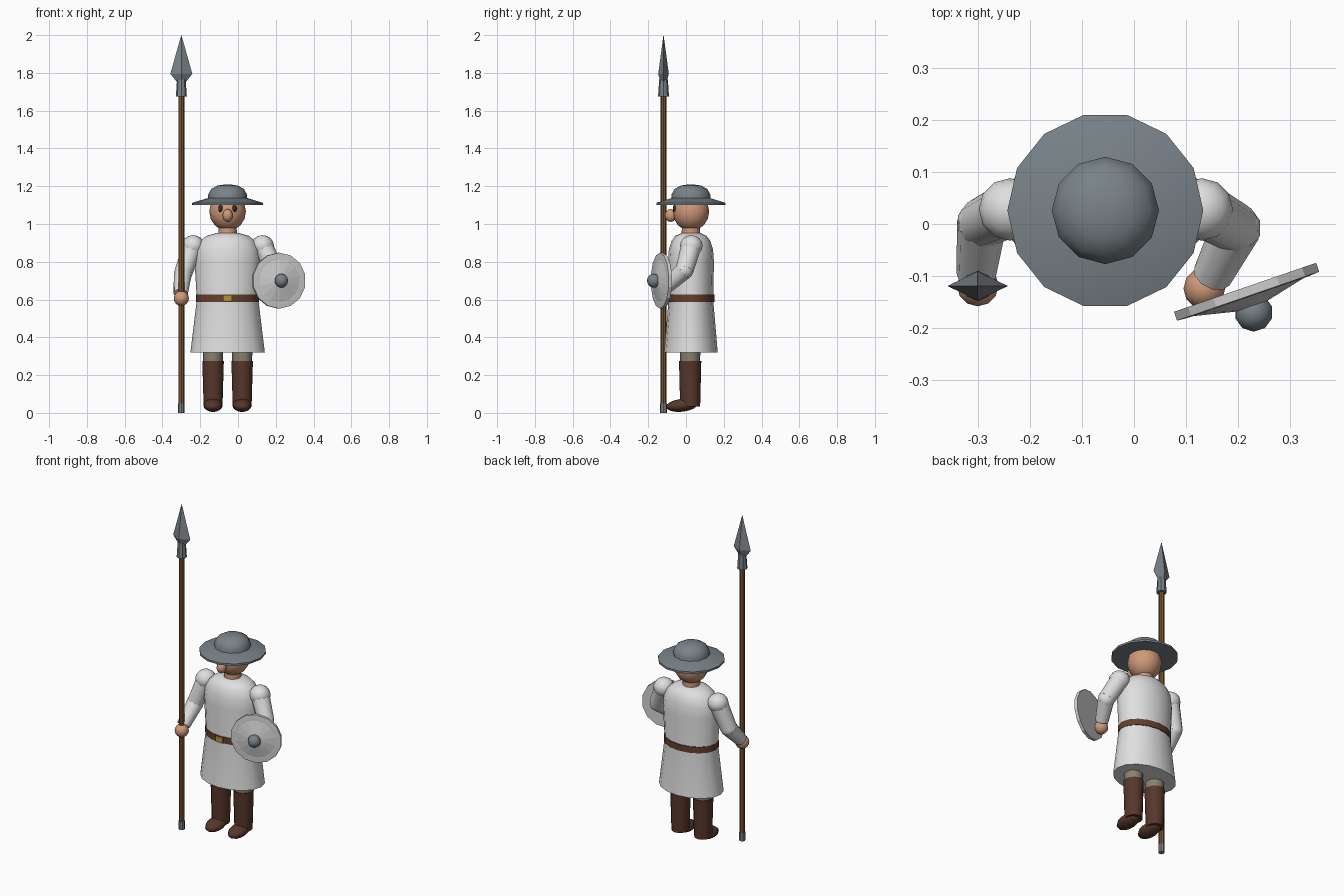
import bpy, bmesh, math
from mathutils import Vector, Matrix

if "Cube" in bpy.data.objects:
    bpy.data.objects.remove(bpy.data.objects["Cube"])

CX, CY = -0.055, 0.026  # body axis


def mat(name, r, g, b):
    m = bpy.data.materials.new(name)
    m.diffuse_color = (r, g, b, 1)
    m.use_nodes = True
    m.node_tree.nodes["Principled BSDF"].inputs["Base Color"].default_value = m.diffuse_color
    return m


WHITE = mat("tunic_white", 0.74, 0.74, 0.74)
SHIELD = mat("shield_grey", 0.63, 0.63, 0.63)
STEEL = mat("steel", 0.19, 0.225, 0.245)
SKIN = mat("skin", 0.62, 0.32, 0.19)
BOOT = mat("boot_brown", 0.095, 0.038, 0.024)
BELT = mat("belt_brown", 0.13, 0.05, 0.026)
WOOD = mat("wood", 0.19, 0.095, 0.035)
CLOTH = mat("trouser_grey", 0.25, 0.22, 0.17)
GOLD = mat("brass", 0.50, 0.29, 0.04)
DARK = mat("eye_dark", 0.05, 0.02, 0.012)


def finish(name, bm, material, smooth=40):
    bmesh.ops.recalc_face_normals(bm, faces=bm.faces)
    me = bpy.data.meshes.new(name)
    bm.to_mesh(me)
    bm.free()
    ob = bpy.data.objects.new(name, me)
    bpy.context.collection.objects.link(ob)
    me.materials.append(material)
    if smooth:
        bpy.ops.object.select_all(action='DESELECT')
        ob.select_set(True)
        bpy.context.view_layer.objects.active = ob
        bpy.ops.object.shade_smooth_by_angle(angle=math.radians(smooth))
    return ob


def loft(name, rings, n, material, centre=(CX, CY, 0), smooth=40, rot=None, phase=0.0):
    """Stack elliptical rings (z, rx, ry) along local z and cap both ends."""
    bm = bmesh.new()
    loops = []
    for z, rx, ry in rings:
        loops.append([bm.verts.new((rx * math.cos(a), ry * math.sin(a), z))
                      for a in (2 * math.pi * (i + phase) / n for i in range(n))])
    for a, b in zip(loops, loops[1:]):
        for i in range(n):
            j = (i + 1) % n
            bm.faces.new((a[i], a[j], b[j], b[i]))
    bm.faces.new(loops[0])
    bm.faces.new(loops[-1])
    bmesh.ops.remove_doubles(bm, verts=bm.verts, dist=1e-5)
    m = Matrix.Translation(centre)
    if rot:
        m = m @ rot
    bmesh.ops.transform(bm, matrix=m, verts=bm.verts)
    return finish(name, bm, material, smooth)


def ball(name, c, r, material, seg=12, rot=None):
    bm = bmesh.new()
    bmesh.ops.create_uvsphere(bm, u_segments=seg, v_segments=8, radius=1)
    m = Matrix.Translation(c) @ (rot or Matrix()) @ Matrix.Diagonal((*r, 1))
    bmesh.ops.transform(bm, matrix=m, verts=bm.verts)
    return finish(name, bm, material, 60)


def limb(name, p, q, r1, r2, material, n=10):
    p, q = Vector(p), Vector(q)
    d = q - p
    rot = d.to_track_quat('Z', 'Y').to_matrix().to_4x4()
    return loft(name, [(0, r1, r1), (d.length, r2, r2)], n, material, p, 45, rot)


def box(name, c, size, material):
    bm = bmesh.new()
    bmesh.ops.create_cube(bm, size=1)
    bmesh.ops.transform(bm, matrix=Matrix.Translation(c) @ Matrix.Diagonal((*size, 1)),
                        verts=bm.verts)
    return finish(name, bm, material, 0)


# Tunic, belt and buckle
loft("tunic", [(0.32, 0.197, 0.142), (0.60, 0.163, 0.118), (0.80, 0.175, 0.122),
               (0.865, 0.168, 0.117), (0.91, 0.145, 0.103), (0.937, 0.113, 0.083),
               (0.952, 0.06, 0.05)], 16, WHITE, smooth=50)
loft("belt", [(0.588, 0.167, 0.124), (0.626, 0.167, 0.124)], 16, BELT)
box("buckle", (CX, CY - 0.125, 0.607), (0.048, 0.014, 0.032), GOLD)

# Neck, head, nose and eyes
loft("neck", [(0.93, 0.05, 0.05), (1.0, 0.047, 0.047)], 12, SKIN)
ball("head", (CX, CY, 1.066), (0.097, 0.097, 0.102), SKIN, 16)
ball("nose", (CX, CY - 0.107, 1.045), (0.028, 0.031, 0.034), SKIN, 10)
for side, s in (("left", -1), ("right", 1)):
    ball("eye_" + side, (CX + s * 0.037, CY - 0.087, 1.082), (0.012, 0.009, 0.019), DARK, 8)

# Wide-brimmed helmet
loft("helmet_brim", [(1.101, 0.1, 0.1), (1.100, 0.188, 0.188), (1.112, 0.188, 0.188),
                     (1.138, 0.102, 0.102)], 14, STEEL, smooth=35)
loft("helmet_crown", [(1.115, 0.103, 0.103), (1.155, 0.103, 0.103), (1.185, 0.087, 0.087),
                      (1.203, 0.055, 0.055), (1.209, 0.018, 0.018)], 12, STEEL, smooth=50)

# Legs, boots and feet
for side, x in (("left", -0.132), ("right", 0.022)):
    loft("trouser_" + side, [(0.25, 0.052, 0.052), (0.40, 0.056, 0.056)], 12, CLOTH, (x, 0.022, 0))
    loft("boot_" + side, [(0.035, 0.050, 0.053), (0.275, 0.057, 0.059)], 12, BOOT, (x, 0.022, 0))
    ball("foot_" + side, (x, -0.022, 0.040), (0.051, 0.084, 0.034), BOOT, 12,
         Matrix.Rotation(math.radians(6), 4, 'X'))

# Arms: shoulder ball, upper arm, elbow, forearm and hand
ARMS = {"left": ((-0.238, 0.028, 0.885), (-0.292, 0.002, 0.735), (-0.303, -0.098, 0.630),
                 (-0.300, -0.118, 0.606)),
        "right": ((0.130, 0.028, 0.885), (0.196, -0.008, 0.755), (0.150, -0.100, 0.672),
                  (0.135, -0.124, 0.648))}
for side, (sh, el, wr, hand) in ARMS.items():
    ball("shoulder_" + side, sh, (0.060, 0.060, 0.056), WHITE)
    limb("upper_arm_" + side, sh, el, 0.054, 0.048, WHITE)
    ball("elbow_" + side, el, (0.048, 0.048, 0.048), WHITE, 10)
    limb("forearm_" + side, el, wr, 0.048, 0.038, WHITE)
    ball("hand_" + side, hand, (0.040, 0.040, 0.040), SKIN)

# Spear: shaft, butt cap, socket and diamond blade
SP = (-0.30, -0.119, 0)
loft("spear_shaft", [(0.02, 0.016, 0.016), (1.72, 0.016, 0.016)], 8, WOOD, SP, 0)
loft("spear_butt", [(0.0, 0.018, 0.018), (0.05, 0.018, 0.018)], 8, STEEL, SP, 0)
loft("spear_socket", [(1.675, 0.029, 0.029), (1.765, 0.023, 0.023)], 8, STEEL, SP, 0)
loft("spear_blade", [(1.75, 0.022, 0.016), (1.795, 0.058, 0.028), (2.0, 0.0005, 0.0005)],
     4, STEEL, SP, 0)

# Round shield turned outward, with raised face and boss
yaw = math.radians(19)
normal = Vector((math.sin(yaw), -math.cos(yaw), 0))
rot = Matrix.Rotation(yaw, 4, 'Z') @ Matrix.Rotation(math.radians(90), 4, 'X')
mid = Vector((0.216, -0.130, 0.70))
loft("shield_board", [(-0.009, 0.148, 0.148), (0.009, 0.148, 0.148), (0.011, 0.122, 0.122)],
     14, SHIELD, mid, 0, rot, 0.5)
loft("shield_face", [(0.009, 0.124, 0.124), (0.030, 0.03, 0.03)], 14, SHIELD, mid, 0, rot, 0.5)
ball("shield_boss", mid + normal * 0.042, (0.037, 0.037, 0.037), STEEL, 10)
